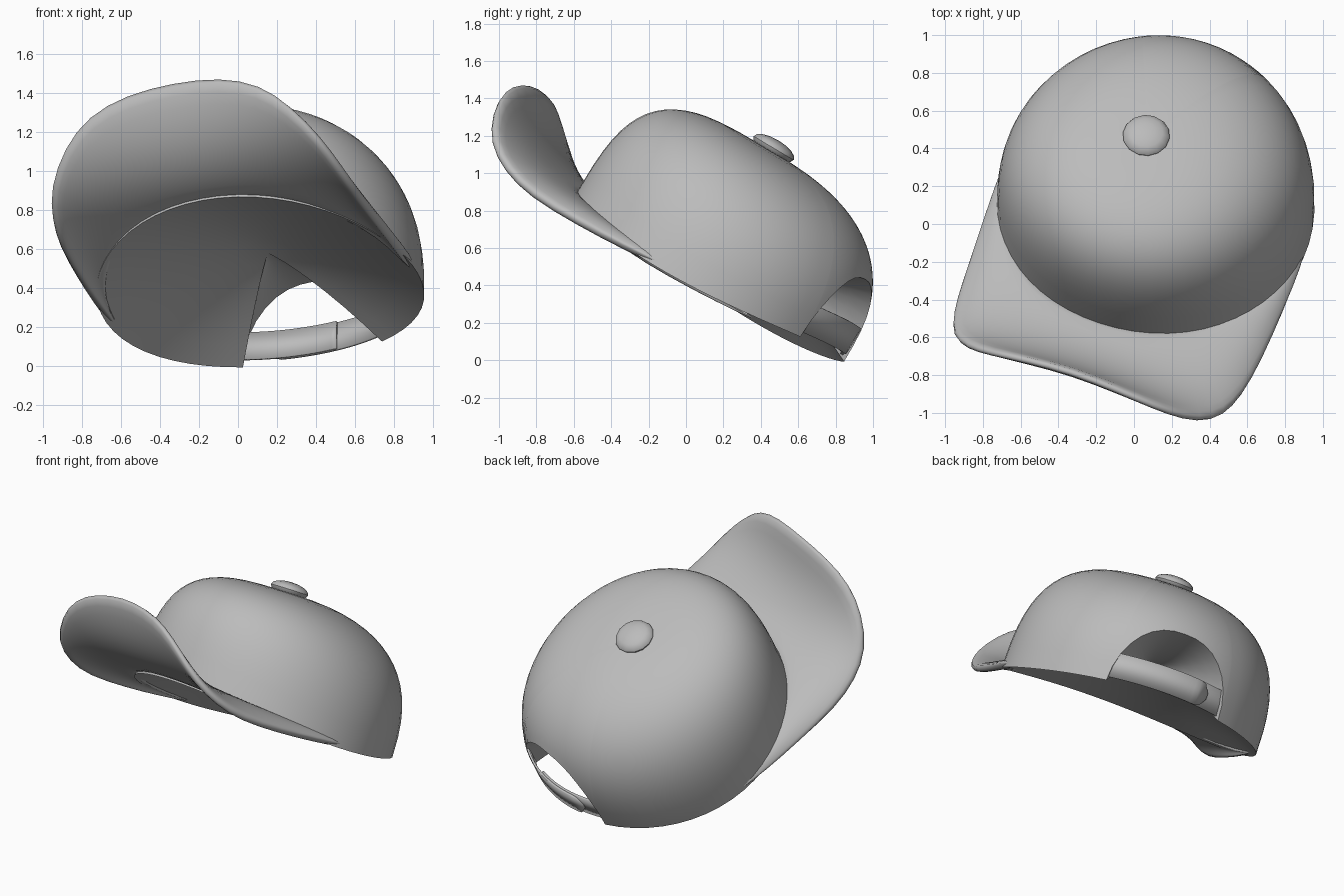
import bpy, bmesh
from math import sin, cos, pi, radians, asin, atan2, sqrt
from mathutils import Matrix, Vector

if "Cube" in bpy.data.objects:
    bpy.data.objects.remove(bpy.data.objects["Cube"])

cloth = bpy.data.materials.new("grey_cloth")
cloth.use_nodes = True
GREY = (0.5, 0.5, 0.5, 1)
cloth.diffuse_color = GREY
cloth.node_tree.nodes["Principled BSDF"].inputs["Base Color"].default_value = GREY

# Tilted frame of the cap: right, back and up axes
right = Vector((0.936, -0.307, 0.174)).normalized()
back = Vector((0.36, 0.80, -0.48))
back = (back - right * back.dot(right)).normalized()
up = right.cross(back)
FRAME = Matrix((right, back, up)).transposed().to_4x4()
FRAME.translation = (0.115, 0.13, 0.44)

HALF_W, HALF_L, HEIGHT = 0.84, 0.85, 0.75
TOP = Vector((-0.02, -0.08, 0))
HOLLOW = Vector((0, 0.1, 0.22))
GAP = radians(27)


def finish(name, bm, thickness=0, subdiv=0, angle=50):
    bmesh.ops.remove_doubles(bm, verts=bm.verts, dist=0.0005)
    mesh = bpy.data.meshes.new(name)
    bm.to_mesh(mesh)
    bm.free()
    ob = bpy.data.objects.new(name, mesh)
    bpy.context.collection.objects.link(ob)
    mesh.materials.append(cloth)
    ob.matrix_world = FRAME
    if thickness:
        solid = ob.modifiers.new("thickness", "SOLIDIFY")
        solid.thickness, solid.offset = thickness, 0
    if subdiv:
        sub = ob.modifiers.new("soften", "SUBSURF")
        sub.levels = sub.render_levels = subdiv
    bpy.ops.object.select_all(action="DESELECT")
    ob.select_set(True)
    bpy.context.view_layer.objects.active = ob
    bpy.ops.object.shade_smooth_by_angle(angle=radians(angle))


def grid(columns):
    bm = bmesh.new()
    vs = [[bm.verts.new(p) for p in col] for col in columns]
    for a, b in zip(vs, vs[1:]):
        for j in range(len(a) - 1):
            bm.faces.new((a[j], b[j], b[j + 1], a[j + 1]))
    return bm


def base(psi):
    """Point of the sweatband line; psi = 0 is the front, 90 degrees is +x."""
    return Vector((HALF_W * sin(psi), -HALF_L * cos(psi), -0.09 * sin(psi) ** 2))


def crown_column(psi, rows=16, lining_rows=6):
    n = 2.8 + 0.5 * cos(psi) + 0.3 * cos(psi) ** 2
    foot = base(psi)
    away = (pi - abs(psi)) / GAP
    start = 0
    if away < 0.999:      # arched opening at the back
        arch = 0.42 * sqrt(1 - away ** 2.5)
        start = asin((arch / HEIGHT) ** (n / 2))
    col = []
    for j in range(rows + 1):
        t = start + (pi / 2 - start) * j / rows
        w = max(cos(t), 0) ** (2 / n)
        p = TOP.lerp(foot, w)
        p.z = foot.z + (HEIGHT - foot.z) * sin(t) ** (2 / n)
        col.append(p)
    # Shallow lining under the crown, from its middle out to the rim
    lining = []
    for j in range(lining_rows):
        f = j / lining_rows
        p = HOLLOW.lerp(col[0], f)
        p.z = HOLLOW.z + (col[0].z - HOLLOW.z) * f ** 1.5
        lining.append(p)
    return lining + col


# Crown with its lining
side = pi - GAP
angles = [-pi + GAP * sin(pi / 2 * k / 8) for k in range(8)]
angles += [side * (k / 24 - 1) for k in range(49)]
angles += [pi - GAP * sin(pi / 2 * k / 8) for k in range(7, -1, -1)]
finish("crown", grid([crown_column(a) for a in angles]))

# Brim: half of its outer edge, mirrored, lofted from the sweatband line
half_edge = [(0, -1.38, 0.405), (0.26, -1.385, 0.38), (0.47, -1.37, 0.305),
             (0.62, -1.31, 0.18), (0.74, -1.19, 0.03), (0.79, -1.02, -0.06),
             (0.815, -0.82, -0.11), (0.825, -0.5, -0.11), (0.83, -0.2, -0.095),
             (0.825, 0.05, -0.07)]
edge = [(-x, y, z) for x, y, z in half_edge[:0:-1]] + half_edge
brim = []
for point in edge:
    psi = atan2(point[0] / HALF_W, -point[1] / HALF_L)
    inner = base(psi) * 0.96 + Vector((0, 0, 0.03))
    outer = Vector(point) + Vector((0.04 * cos(psi), 0, 0))
    bend = inner + (outer - inner) * 0.65
    bend.z = inner.z
    brim.append([inner * (1 - t) ** 2 + bend * 2 * t * (1 - t) + outer * t * t
                 for t in (k / 6 for k in range(7))])
finish("brim", grid(brim), 0.05, 1)

# Button on top
bm = bmesh.new()
bmesh.ops.create_uvsphere(bm, u_segments=14, v_segments=8, radius=1,
                          matrix=Matrix.Translation((-0.03, -0.08, 0.77))
                          @ Matrix.Diagonal((0.125, 0.125, 0.048, 1)))
finish("button", bm)


# Two overlapping strap halves; tip_height is the share left at the free end
def strap(name, start, end, scale, tip_height):
    columns = []
    for k in range(21):
        f = k / 20
        psi = pi + radians(start + (end - start) * f)
        tip = max(0, f - 0.9) / 0.1
        half = 0.08 * max(tip_height, sqrt(1 - tip * tip))
        foot = base(psi) * scale
        columns.append([foot + Vector((0, 0, 0.105 + s * half)) for s in (-1, 1)])
    finish(name, grid(columns), 0.014, angle=30)


strap("strap_inner", 29, -8, 0.96, 1)
strap("strap_outer", -29, 18, 0.977, 0.25)
